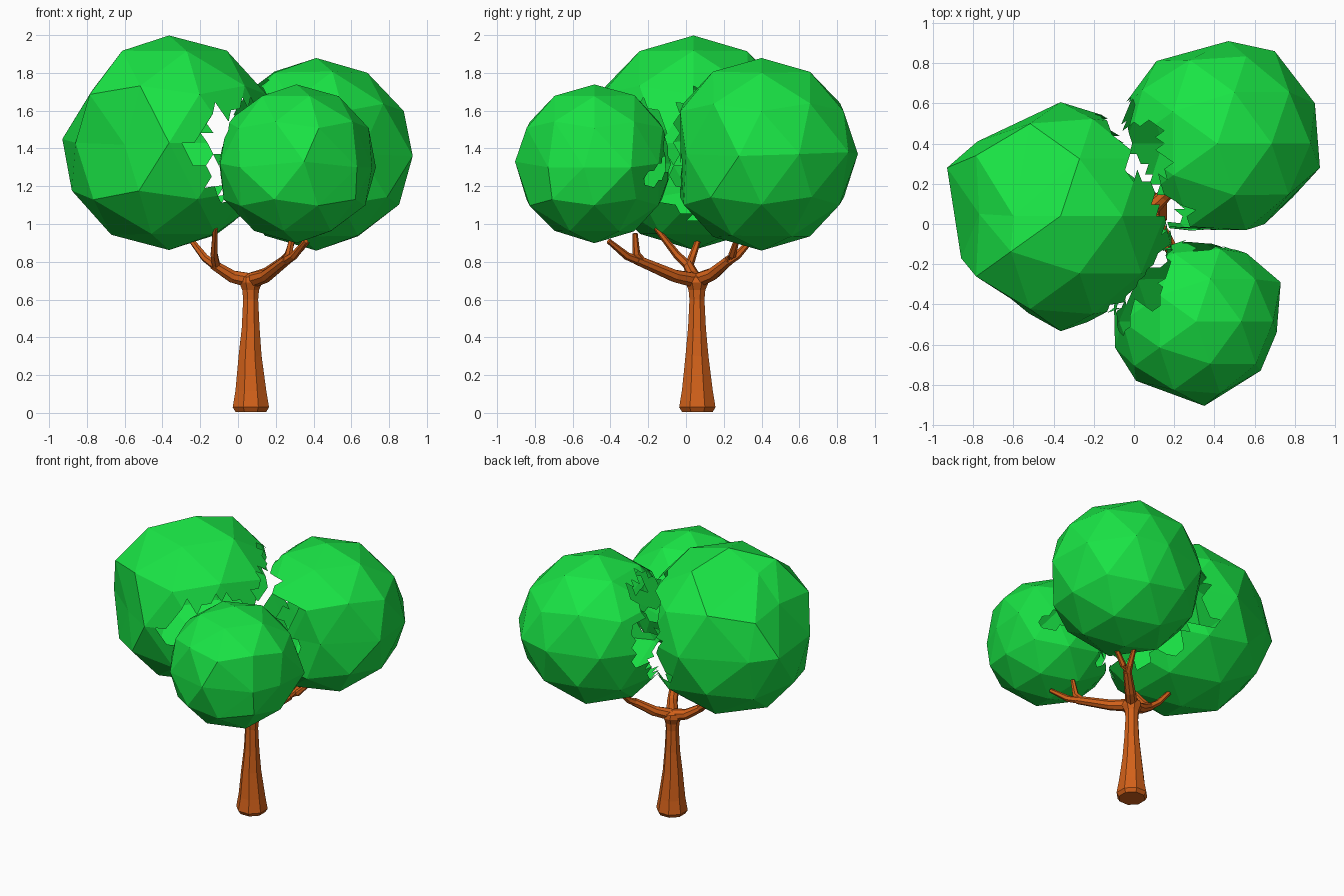
import bpy, bmesh, random
from math import cos, sin, tau
from mathutils import Vector, noise

if "Cube" in bpy.data.objects:
    bpy.data.objects.remove(bpy.data.objects["Cube"])

random.seed(4)


def material(name, color):
    m = bpy.data.materials.new(name)
    m.diffuse_color = (*color, 1)
    m.use_nodes = True
    m.node_tree.nodes["Principled BSDF"].inputs["Base Color"].default_value = m.diffuse_color
    return m


LEAF = material("leaf_green", (0.01, 0.78, 0.06))
BARK = material("bark_brown", (0.65, 0.12, 0.01))


def finish(name, bm, mat):
    me = bpy.data.meshes.new(name)
    bm.to_mesh(me)
    bm.free()
    me.materials.append(mat)
    ob = bpy.data.objects.new(name, me)
    bpy.context.collection.objects.link(ob)
    return ob


def tube(name, path, sides):
    """Faceted tube along (x, y, z, radius) points."""
    bm = bmesh.new()
    pts = [Vector(p[:3]) for p in path]
    rings = []
    for i, p in enumerate(pts):
        d = (pts[min(i + 1, len(pts) - 1)] - pts[max(i - 1, 0)]).normalized()
        ref = Vector((1, 0, 0)) if abs(d.x) < 0.8 else Vector((0, 1, 0))
        u = (ref - d * ref.dot(d)).normalized()
        v = d.cross(u)
        r = path[i][3]
        rings.append([bm.verts.new(p + r * (u * cos(tau * (k + .5) / sides) + v * sin(tau * (k + .5) / sides)))
                      for k in range(sides)])
    for a, b in zip(rings, rings[1:]):
        for k in range(sides):
            n = (k + 1) % sides
            bm.faces.new((a[k], a[n], b[n], b[k]))
    bm.faces.new(rings[0])
    bm.faces.new(rings[-1])
    bmesh.ops.recalc_face_normals(bm, faces=bm.faces)
    return finish(name, bm, BARK)


# Trunk with flared foot
tube("trunk", [(.068, .06, .005, .088), (.068, .06, .03, .104), (.068, .06, .12, .088),
               (.064, .058, .3, .066), (.067, .058, .45, .051), (.067, .058, .6, .043),
               (.067, .058, .65, .048), (.067, .058, .69, .066), (.067, .058, .72, .06),
               (.067, .058, .735, .03)], 8)

# Three limbs, each forking into two twigs
limbs = {
    "left": ((-.03, .04, .722), (-.13, .01, .785), [(-.26, .07, .93), (-.12, -.16, .98)]),
    "back": ((.15, .14, .735), (.25, .23, .81), [(.38, .27, .92), (.29, .35, .92)]),
    "front": ((.15, -.06, .725), (.26, -.26, .81), [(.36, -.41, .91), (.29, -.27, .95)]),
}
for side, (mid, fork, tips) in limbs.items():
    tube(side + "_limb", [(.067, .058, .70, .042), (*mid, .035), (*fork, .027)], 8)
    for i, tip in enumerate(tips):
        f, t = Vector(fork), Vector(tip)
        bend = f.lerp(t, .35) - Vector((0, 0, .015))
        start = f.lerp(Vector(mid), .15)
        tube(f"{side}_twig_{i + 1}", [(*start, .024), (*bend, .021), (*t, .014)], 6)

# Foliage shells: centre, radius, reach of each neighbour's ragged opening,
# and corners of the facets that are pushed to a new place
clumps = {
    "left_foliage": ((-.365, .04, 1.43), .57, {"back_foliage": 1.12, "front_foliage": 1.16},
                     [((-.86, .04, 1.73), (-.77, .05, 1.71)), ((-.70, -.42, 1.43), (-.60, -.38, 1.42)),
                      ((-.92, .22, 1.43), (-.93, .28, 1.45)), ((-.92, -.13, 1.43), (-.86, -.17, 1.43)),
                      ((-.70, .50, 1.43), (-.78, .41, 1.43)), ((-.6, .04, 1.92), (-.6, .04, 1.88))]),
    "back_foliage": ((.415, .40, 1.37), .51, {"left_foliage": 1.12, "front_foliage": 1.13},
                     [((.415, .91, 1.37), (.47, .91, 1.37)), ((.715, .81, 1.37), (.70, .86, 1.38)),
                      ((.91, .24, 1.37), (.925, .28, 1.36)), ((.91, .56, 1.37), (.90, .60, 1.37)),
                      ((.715, -.01, 1.37), (.65, 0, 1.37)), ((.41, -.1, 1.37), (.45, -.03, 1.37))]),
    "front_foliage": ((.31, -.485, 1.32), .422, {"left_foliage": 1.07, "back_foliage": 1.04},
                      [((.31, -.907, 1.32), (.35, -.905, 1.33)), ((.06, -.83, 1.32), (.01, -.78, 1.3)),
                       ((.56, -.83, 1.32), (.63, -.73, 1.3)), ((.72, -.615, 1.32), (.71, -.54, 1.3)),
                       ((.72, -.355, 1.32), (.73, -.29, 1.3))]),
}
for name, (center, radius, neighbours, shifts) in clumps.items():
    bm = bmesh.new()
    bmesh.ops.create_icosphere(bm, subdivisions=2, radius=radius)
    for v in bm.verts:
        v.co *= 1 + random.uniform(-.008, .008)
        v.co.x *= 1.015
        v.co += Vector(center)
    for old, new in shifts:
        min(bm.verts, key=lambda v: (v.co - Vector(old)).length).co = Vector(new)
    # finer triangles on the same flat facets so the torn edge can be cut
    bmesh.ops.subdivide_edges(bm, edges=bm.edges, cuts=4, use_grid_fill=True)
    torn = []
    for f in bm.faces:
        p = f.calc_center_median()
        wobble = .2 * noise.noise(p * 6)
        for other, reach in neighbours.items():
            c, r = clumps[other][:2]
            if (p - Vector(c)).length + wobble < r * reach:
                torn.append(f)
                break
    bmesh.ops.delete(bm, geom=torn, context='FACES')
    finish(name, bm, LEAF)
